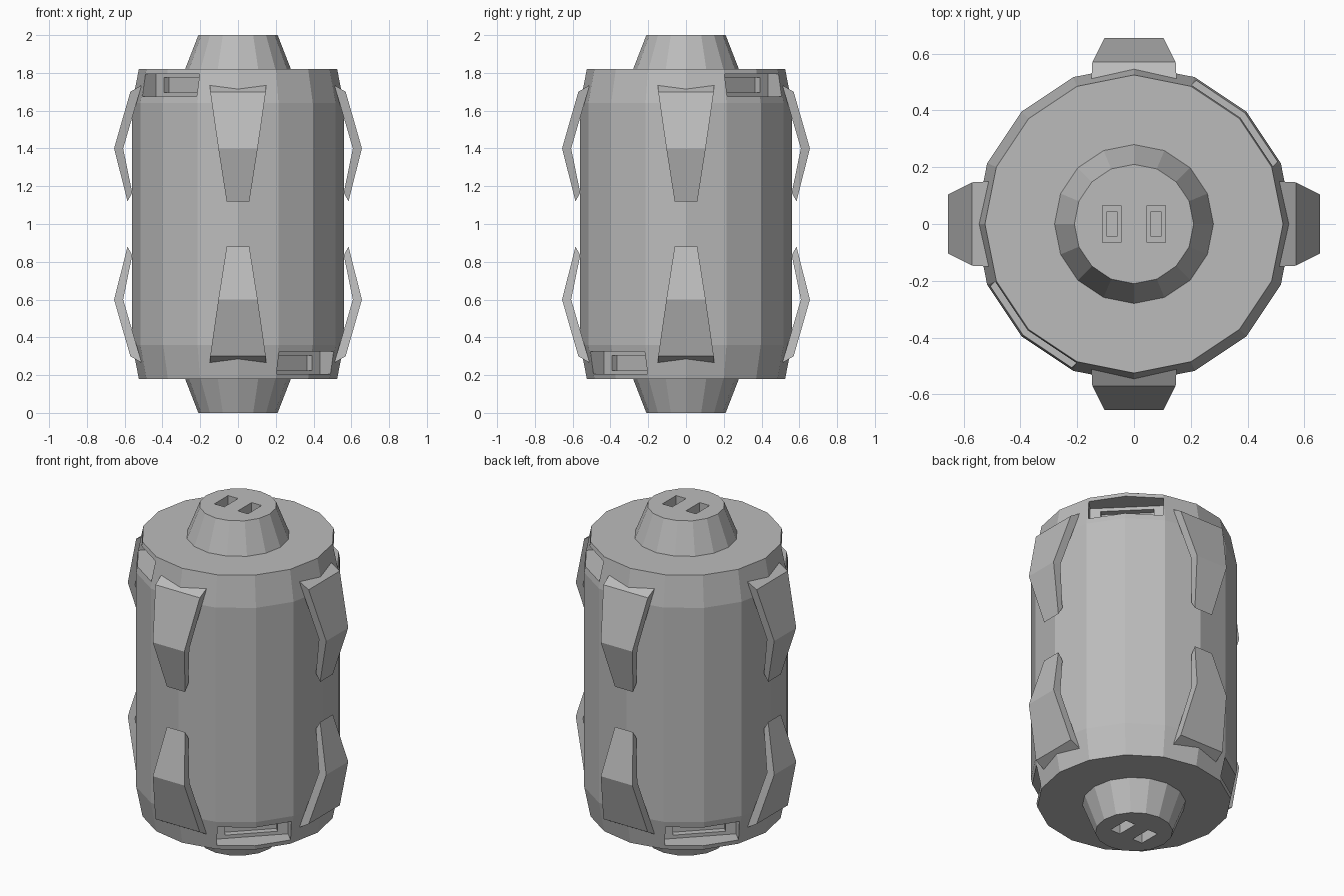
import bpy
import bmesh
from math import radians, cos, sin, pi
from mathutils import Matrix, Vector

cube = bpy.data.objects.get("Cube")
if cube:
    bpy.data.objects.remove(cube, do_unlink=True)

SIDES = 16
grey = bpy.data.materials.new("plain_grey")
grey.use_nodes = True
grey.diffuse_color = (0.5, 0.5, 0.5, 1)
grey.node_tree.nodes["Principled BSDF"].inputs["Base Color"].default_value = (0.5, 0.5, 0.5, 1)


def finish(name, bm):
    bmesh.ops.recalc_face_normals(bm, faces=bm.faces[:])
    mesh = bpy.data.meshes.new(name)
    bm.to_mesh(mesh)
    bm.free()
    mesh.materials.append(grey)
    obj = bpy.data.objects.new(name, mesh)
    bpy.context.collection.objects.link(obj)
    return obj


def lathe(name, profile):
    """Stack of polygon rings (radius, height), capped at both ends."""
    bm = bmesh.new()
    rings = [[bm.verts.new((r * cos(2 * pi * i / SIDES), r * sin(2 * pi * i / SIDES), z))
              for i in range(SIDES)] for r, z in profile]
    for low, high in zip(rings, rings[1:]):
        for i in range(SIDES):
            j = (i + 1) % SIDES
            bm.faces.new((low[i], low[j], high[j], high[i]))
    bm.faces.new(rings[0])
    bm.faces.new(rings[-1])
    return finish(name, bm)


def cut_box(target, low, high, angle=0):
    """Subtract a box, turned about the vertical axis."""
    low, high = Vector(low), Vector(high)
    bm = bmesh.new()
    place = (Matrix.Rotation(radians(angle), 4, 'Z') @ Matrix.Translation((low + high) / 2)
             @ Matrix.Diagonal((*(high - low), 1)))
    bmesh.ops.create_cube(bm, size=1, matrix=place)
    cutter = finish("cutter", bm)
    cutter.hide_render = True
    mod = target.modifiers.new("cut", 'BOOLEAN')
    mod.operation, mod.solver, mod.object = 'DIFFERENCE', 'EXACT', cutter
    bpy.context.view_layer.objects.active = target
    bpy.ops.object.modifier_apply(modifier=mod.name)
    bpy.data.objects.remove(cutter, do_unlink=True)


# Main shell with chamfered ends
shell = lathe("shell", [(0.525, 0.18), (0.56, 0.36), (0.56, 1.64), (0.525, 1.82)])

# Stepped side slots: upper pair and lower pair on opposite diagonals
for angle, z in ((45, 1.735), (225, 1.735), (135, 0.265), (315, 0.265)):
    cut_box(shell, (0.41, -0.203, z - 0.06), (0.7, 0.203, z + 0.06), angle)
    cut_box(shell, (0.373, -0.145, z - 0.04), (0.45, 0.145, z + 0.04), angle)

# Tapered end caps, each with two stepped sockets
top_cap = lathe("top_cap", [(0.28, 1.82), (0.21, 2.0)])
bottom_cap = lathe("bottom_cap", [(0.21, 0.0), (0.28, 0.18)])
for cap, end, inward in ((top_cap, 2.0, -1), (bottom_cap, 0.0, 1)):
    for x in (-0.078, 0.078):
        for half_x, half_y, depth in ((0.033, 0.065, 0.06), (0.019, 0.042, 0.08)):
            zs = sorted((end - inward * 0.05, end + inward * depth))
            cut_box(cap, (x - half_x, -half_y, zs[0]), (x + half_x, half_y, zs[1]))

# Bent, tapering fins: (radius, height, half width) around the section
FIN_OUTER = [(0.57, 1.70, 0.147), (0.656, 1.40, 0.104), (0.585, 1.12, 0.06)]
FIN_INNER = [(0.51, 1.735, 0.15), (0.608, 1.40, 0.104), (0.56, 1.165, 0.064)]


def fin(name, angle, flip):
    bm = bmesh.new()
    turn = Matrix.Rotation(radians(angle), 3, 'Z')
    loop = FIN_OUTER + FIN_INNER[::-1]
    left, right = [[bm.verts.new(turn @ Vector((r, side * w, 2 - z if flip else z)))
                    for r, z, w in loop] for side in (-1, 1)]
    n = len(loop)
    for i in range(n):
        j = (i + 1) % n
        bm.faces.new((left[i], left[j], right[j], right[i]))
    for v in (left, right):
        bm.faces.new((v[0], v[1], v[4], v[5]))
        bm.faces.new((v[1], v[2], v[3], v[4]))
    return finish(name, bm)


for i, side in enumerate(("left", "back", "right", "front")):
    fin("upper_fin_" + side, 90 * i, False)
    fin("lower_fin_" + side, 90 * i, True)
